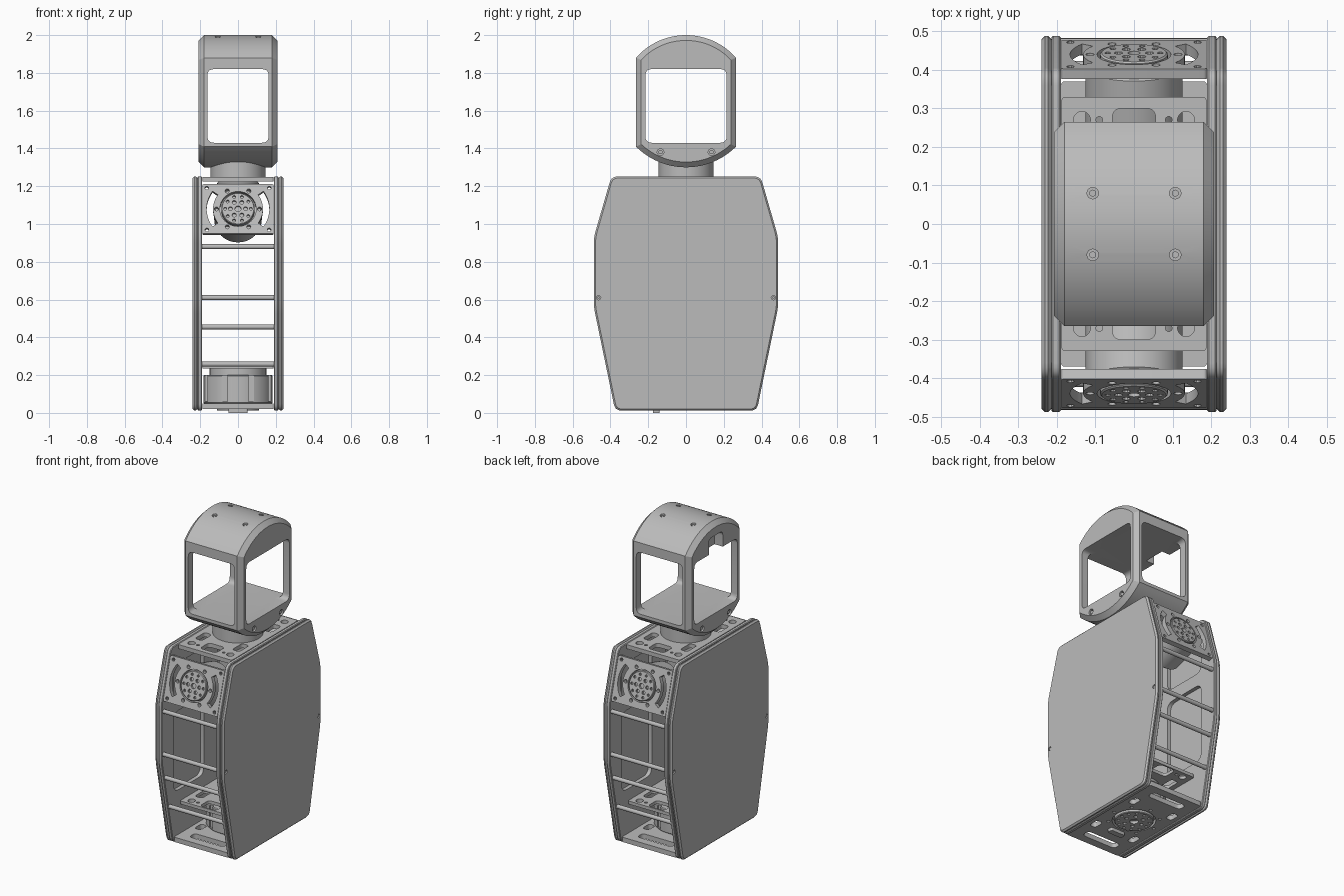
import bpy, bmesh, math
from mathutils import Matrix, Vector

cube = bpy.data.objects.get("Cube")
if cube:
    bpy.data.objects.remove(cube)

grey = bpy.data.materials.new("plain grey")
grey.use_nodes = True
grey.diffuse_color = (0.5, 0.5, 0.5, 1)
grey.node_tree.nodes["Principled BSDF"].inputs["Base Color"].default_value = (0.5, 0.5, 0.5, 1)

# ---------- 2D profiles ----------
def fillet(pts, r, n=5):
    """Round every corner of a polygon."""
    out = []
    for i, p in enumerate(pts):
        p = Vector(p)
        a = p + (Vector(pts[i - 1]) - p).normalized() * r
        b = p + (Vector(pts[(i + 1) % len(pts)]) - p).normalized() * r
        for k in range(n + 1):
            t = k / n
            out.append(a * (1 - t) ** 2 + p * 2 * t * (1 - t) + b * t * t)
    return out

def rect(cx, cy, w, h, r=0.0):
    pts = [(cx - w, cy - h), (cx + w, cy - h), (cx + w, cy + h), (cx - w, cy + h)]
    return fillet(pts, r) if r else pts

def circle(cx, cy, r, n=32):
    return [(cx + r * math.cos(2 * math.pi * k / n), cy + r * math.sin(2 * math.pi * k / n)) for k in range(n)]

def ring(count, radius, hole, cx=0, cy=0, n=10):
    return [circle(x, y, hole, n) for x, y in circle(cx, cy, radius, count)]

def arc_slot(r0, r1, mid, half, n=12):
    angles = [math.radians(mid - half + 2 * half * k / n) for k in range(n + 1)]
    return ([(r1 * math.cos(a), r1 * math.sin(a)) for a in angles] +
            [(r0 * math.cos(a), r0 * math.sin(a)) for a in reversed(angles)])

# ---------- solids ----------
def solid(profiles, axis, lo, hi, bevel=0.0):
    """Extrude closed profiles along an axis into one mesh."""
    place = {"x": lambda a, b: (lo, a, b), "y": lambda a, b: (a, lo, b), "z": lambda a, b: (a, b, lo)}[axis]
    shift = Vector([hi - lo if c == axis else 0 for c in "xyz"])
    bm = bmesh.new()
    rims = []
    for pts in profiles:
        face = bm.faces.new([bm.verts.new(place(*p)) for p in pts])
        made = bmesh.ops.extrude_face_region(bm, geom=[face])["geom"]
        bmesh.ops.translate(bm, vec=shift, verts=[v for v in made if isinstance(v, bmesh.types.BMVert)])
        rims += list(face.edges) + [e for f in made if isinstance(f, bmesh.types.BMFace) for e in f.edges]
    bmesh.ops.recalc_face_normals(bm, faces=bm.faces)
    if bevel:
        bmesh.ops.bevel(bm, geom=list(set(rims)), offset=bevel, segments=1, affect="EDGES")
    mesh = bpy.data.meshes.new("part")
    bm.to_mesh(mesh)
    bm.free()
    return mesh

def part(name, mesh, cuts=(), matrix=None):
    """Make an object, carve the cutter meshes out of it, then finish its shading."""
    obj = bpy.data.objects.new(name, mesh)
    bpy.context.collection.objects.link(obj)
    helpers = []
    for cut in cuts:
        helper = bpy.data.objects.new("cutter", cut)
        helper.hide_render = True
        bpy.context.collection.objects.link(helper)
        mod = obj.modifiers.new("cut", "BOOLEAN")
        mod.operation, mod.solver, mod.object = "DIFFERENCE", "EXACT", helper
        helpers.append(helper)
    if helpers:
        deps = bpy.context.evaluated_depsgraph_get()
        done = bpy.data.meshes.new_from_object(obj.evaluated_get(deps))
        obj.modifiers.clear()
        obj.data = done
        for helper in helpers:
            bpy.data.objects.remove(helper)
    obj.data.materials.clear()
    obj.data.materials.append(grey)
    if matrix:
        obj.data.transform(matrix)
    obj.data.shade_smooth()
    obj.data.set_sharp_from_angle(angle=math.radians(28))
    return obj

# ---------- side walls: slotted inner frame and closed outer cover ----------
half = [(0.375, 0.012), (0.488, 0.56), (0.488, 0.93), (0.395, 1.252)]
outline = fillet(half + [(-y, z) for y, z in reversed(half)], 0.035)
frame_holes = [rect(s * 0.22, z, 0.15, h, 0.05) for s in (-1, 1) for z, h in ((0.58, 0.25), (1.02, 0.11))]
for side, s in (("left", 1), ("right", -1)):
    part(side + "_inner_frame", solid([outline], "x", s * 0.19, s * 0.214, 0.004),
         [solid(frame_holes, "x", s * 0.18, s * 0.225)])
    part(side + "_cover", solid([outline], "x", s * 0.2142, s * 0.24, 0.009),
         [solid([circle(y, 0.61, 0.012, 12) for y in (-0.463, 0.463)], "x", s * 0.225, s * 0.25)])
    for k, (y, z) in enumerate([(0.463, 0.61), (-0.463, 0.61)]):
        part(f"{side}_cover_screw_{k}", solid([circle(y, z, 0.007, 8)], "x", s * 0.22, s * 0.236))

# ---------- cross rods ----------
for end, s in (("front", -1), ("back", 1)):
    for k, (y, z) in enumerate([(0.468, 0.88), (0.47, 0.61), (0.45, 0.455), (0.41, 0.258)]):
        part(f"{end}_rod_{k}", solid([circle(s * y, z, 0.013, 16)], "x", -0.192, 0.192))

# ---------- shoulder panels, horns and motors ----------
for end, turn in (("front", 0), ("back", math.pi)):
    m = (Matrix.Rotation(turn, 4, "Z") @ Matrix.Translation((0, -0.44, 1.08))
         @ Matrix.Rotation(math.radians(-16), 4, "X"))
    holes = [circle(0, 0, 0.096), arc_slot(0.132, 0.166, 0, 36), arc_slot(0.132, 0.166, 180, 36)]
    holes += [circle(0.114 * math.cos(a), 0.114 * math.sin(a), 0.011, 12)
              for a in (k * math.pi / 3 for k in range(6))]
    holes += [circle(x, z, 0.01, 10) for x in (-0.165, 0.165) for z in (-0.115, 0.115)]
    part(end + "_shoulder_panel", solid([rect(0, 0, 0.189, 0.136, 0.01)], "y", 0, 0.028),
         [solid(holes, "y", -0.02, 0.05)], m)
    part(end + "_shoulder_horn", solid([circle(0, 0, 0.088)], "y", -0.004, 0.04, 0.004),
         [solid(ring(10, 0.068, 0.008) + ring(6, 0.04, 0.011) + [circle(0, 0, 0.016, 16)], "y", -0.02, 0.012)], m)
    part(end + "_shoulder_motor", solid([circle(0, 0, 0.126, 48)], "y", 0.03, 0.21, 0.006), (), m)

# ---------- top deck, neck and neck motor ----------
deck_holes = [rect(0, s * 0.255, 0.056, 0.045, 0.025) for s in (-1, 1)]
deck_holes += [rect(x, y, 0.025, 0.05, 0.02) for x in (-0.13, 0.13) for y in (-0.16, 0.16)]
deck_holes += [circle(x, y, 0.022, 20) for x in (-0.135, 0.135) for y in (-0.27, 0.27)]
deck_holes += [circle(x, y, 0.009, 10) for x in (-0.09, 0.09) for y in (-0.27, 0.27)]
part("top_deck", solid([rect(0, 0, 0.188, 0.33, 0.012)], "z", 1.224, 1.25),
     [solid(deck_holes, "z", 1.2, 1.3)])
part("neck", solid([circle(0, 0, 0.145, 64)], "z", 1.25, 1.36))
part("neck_motor", solid([circle(0, 0, 0.11, 48)], "z", 1.06, 1.224, 0.006))

# ---------- base deck, waist motor and horn ----------
part("lower_deck", solid([rect(0, 0, 0.188, 0.31, 0.012)], "z", 0.236, 0.256),
     [solid(deck_holes, "z", 0.2, 0.3)])
base_holes = [circle(0, 0, 0.125, 48)] + [rect(0, s * 0.29, 0.12, 0.028, 0.027) for s in (-1, 1)]
base_holes += [rect(x, y, 0.022, 0.035, 0.02) for x in (-0.14, 0.14) for y in (-0.17, 0.17)]
base_holes += ring(8, 0.148, 0.01)
part("base_plate", solid([rect(0, 0, 0.189, 0.37, 0.01)], "z", 0.02, 0.05),
     [solid(base_holes, "z", 0, 0.1)])
notches = [rect(0.184 * math.cos(a), 0.184 * math.sin(a), 0.014, 0.014)
           for a in (math.pi / 8 + k * math.pi / 4 for k in range(8))]
part("waist_motor", solid([circle(0, 0, 0.183, 64)], "z", 0.05, 0.2, 0.005),
     [solid(notches, "z", 0.06, 0.25)])
part("waist_motor_cap", solid([circle(0, 0, 0.15, 48)], "z", 0.2, 0.236))
part("waist_horn", solid([circle(0, 0, 0.112, 48)], "z", 0.012, 0.05, 0.004),
     [solid(ring(12, 0.09, 0.009) + ring(6, 0.055, 0.012) + [circle(0, 0, 0.025, 20)], "z", 0, 0.03)])
part("base_stop", solid([rect(0, -0.158, 0.05, 0.018, 0.008)], "z", 0, 0.022))

# ---------- head shell with crossing windows ----------
def dome(z_edge, z_mid, direction, n=24):
    w, sag = 0.265, abs(z_mid - z_edge)
    r = (w * w + sag * sag) / (2 * sag)
    reach = math.asin(w / r)
    sign = 1 if z_mid > z_edge else -1
    return [(direction * r * math.sin(t), z_mid - sign * r * (1 - math.cos(t)))
            for t in (-reach + 2 * reach * k / n for k in range(n + 1))]

head = dome(1.88, 2.0, -1) + dome(1.41, 1.3, 1)
top_screws = [(x, y) for x in (-0.107, 0.107) for y in (-0.08, 0.08)]
chin_screws = [(y, 1.38) for y in (-0.135, 0.135)]
part("head_shell", solid([head], "x", -0.208, 0.208, 0.028), [
    solid([rect(0, 1.625, 0.162, 0.195, 0.035)], "y", -0.4, 0.4),
    solid([rect(0, 1.625, 0.215, 0.195, 0.035)], "x", -0.4, 0.4),
    solid([rect(0, 1.85, 0.07, 0.07, 0.03)], "x", -0.3, -0.15),
    solid([circle(x, y, 0.015, 16) for x, y in top_screws], "z", 1.97, 2.1),
    solid([circle(y, z, 0.018, 16) for y, z in chin_screws], "x", 0.19, 0.3),
    solid([circle(y, z, 0.018, 16) for y, z in chin_screws], "x", -0.3, -0.19)])
for k, (x, y) in enumerate(top_screws):
    part(f"head_top_screw_{k}", solid([circle(x, y, 0.009, 12)], "z", 1.96, 1.985))
for s in (-1, 1):
    for k, (y, z) in enumerate(chin_screws):
        part(f"chin_screw_{s}_{k}", solid([circle(y, z, 0.011, 12)], "x", s * 0.18, s * 0.203))
